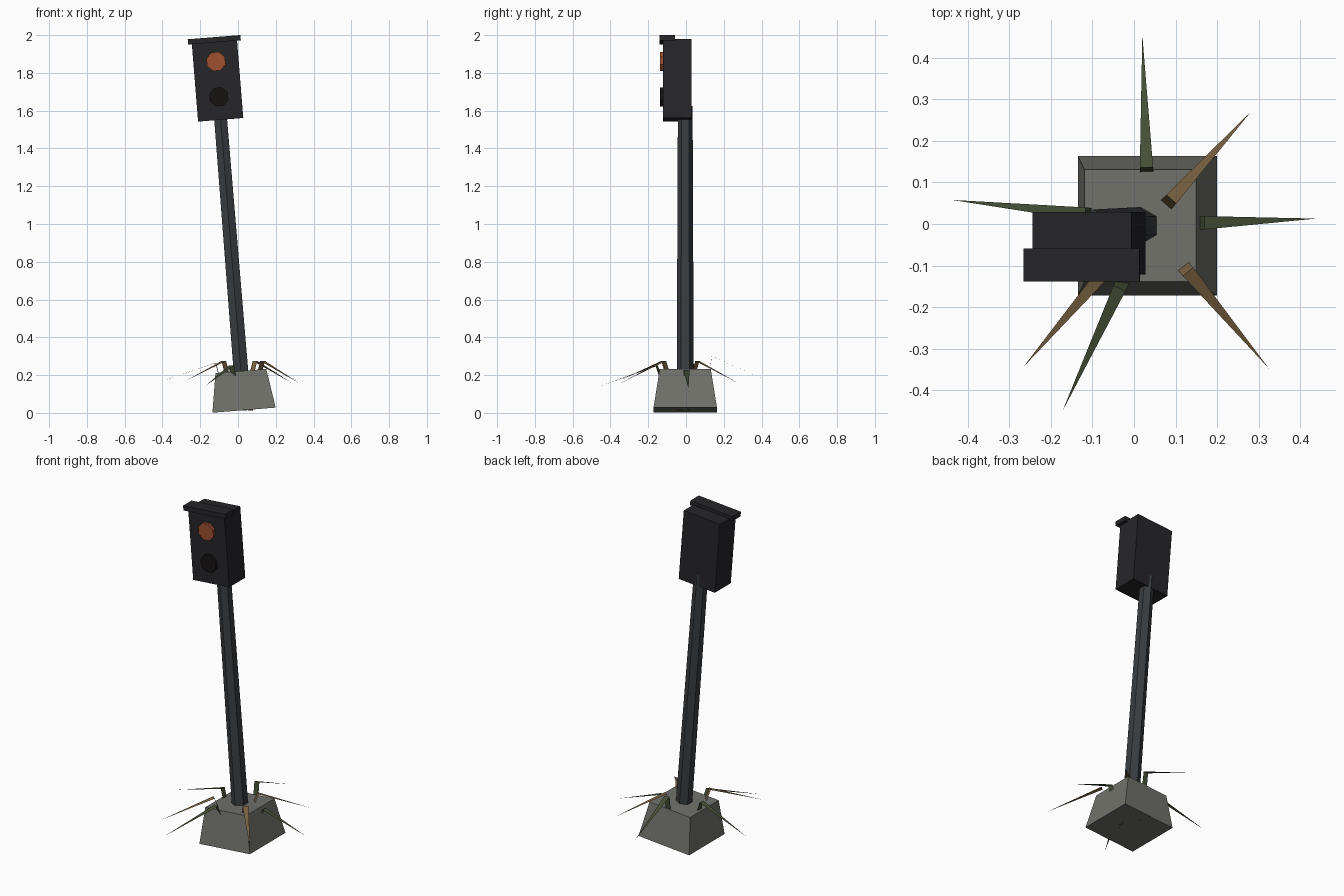
import bpy
from math import sin, cos, pi, radians, sqrt
from mathutils import Matrix, Vector

if "Cube" in bpy.data.objects:
    bpy.data.objects.remove(bpy.data.objects["Cube"])

# The whole signal leans sideways about its footing
LEAN = Matrix.Translation((0.032, -0.004, 0.0145)) @ Matrix.Rotation(radians(-4.6), 4, 'Y')


def material(name, rgb):
    m = bpy.data.materials.new(name)
    m.diffuse_color = (*rgb, 1)
    m.use_nodes = True
    m.node_tree.nodes["Principled BSDF"].inputs["Base Color"].default_value = m.diffuse_color
    return m


CONCRETE = material("concrete", (0.165, 0.165, 0.148))
STEEL = material("steel", (0.042, 0.047, 0.052))
HOUSING = material("housing", (0.019, 0.019, 0.022))
AMBER = material("amber", (0.34, 0.08, 0.03))
UNLIT = material("unlit", (0.008, 0.006, 0.006))
GREEN = material("green_grass", (0.06, 0.078, 0.036))
DRY = material("dry_grass", (0.19, 0.12, 0.052))


def make(name, verts, faces, mat, matrix=Matrix()):
    mesh = bpy.data.meshes.new(name)
    mesh.from_pydata([tuple(matrix @ Vector(v)) for v in verts], [], faces)
    mesh.materials.append(mat)
    obj = bpy.data.objects.new(name, mesh)
    bpy.context.collection.objects.link(obj)
    return obj


def frustum(name, sides, r0, r1, z0, z1, phase, mat, matrix):
    """Tapered prism along z with radius r0 at z0 and r1 at z1."""
    verts = [(r * cos(phase + 2 * pi * i / sides), r * sin(phase + 2 * pi * i / sides), z)
             for r, z in ((r0, z0), (r1, z1)) for i in range(sides)]
    faces = [(i, (i + 1) % sides, sides + (i + 1) % sides, sides + i) for i in range(sides)]
    faces += [tuple(reversed(range(sides))), tuple(range(sides, 2 * sides))]
    return make(name, verts, faces, mat, matrix)


def box(name, x, y0, y1, z0, z1, mat):
    """Box of half width x, in the leaning frame."""
    shape = Matrix.Translation((0, (y0 + y1) / 2, 0)) @ Matrix.Diagonal((2 * x, y1 - y0, 1, 1))
    return frustum(name, 4, sqrt(0.5), sqrt(0.5), z0, z1, pi / 4, mat, LEAN @ shape)


# Concrete footing and hexagonal pole
frustum("footing", 4, 0.168 * sqrt(2), 0.135 * sqrt(2), 0, 0.208, pi / 4, CONCRETE, LEAN)
frustum("pole", 6, 0.045, 0.039, 0.15, 1.615, pi / 2, STEEL, LEAN)

# Signal head with front visor
box("signal_head", 0.12, -0.118, 0.033, 1.542, 1.962, HOUSING)
box("visor", 0.14, -0.135, -0.055, 1.953, 1.981, HOUSING)

# Octagonal lamps facing forward
for name, z, mat in (("upper_lamp", 1.852, AMBER), ("lower_lamp", 1.664, UNLIT)):
    place = Matrix.Translation((0, -0.11, z)) @ Matrix.Rotation(pi / 2, 4, 'X')
    frustum(name, 8, 0.053, 0.053, 0, 0.024, pi / 8, mat, LEAN @ place)

# Bent flat grass blades: knee point, tip point, stem slope, colour
blades = [
    ((0.03, 0.136, 0.30), (0.02, 0.455, 0.16), 0.12, GREEN),
    ((0.09, 0.06, 0.275), (0.283, 0.272, 0.16), 0.36, DRY),
    ((0.17, 0.003, 0.225), (0.439, 0.013, 0.13), 0.36, GREEN),
    ((0.13, -0.115, 0.275), (0.325, -0.348, 0.157), 0.36, DRY),
    ((-0.035, -0.155, 0.25), (-0.172, -0.45, 0.143), 0.36, GREEN),
    ((-0.075, -0.12, 0.275), (-0.267, -0.345, 0.175), 0.36, DRY),
    ((-0.118, 0.024, 0.265), (-0.439, 0.058, 0.155), 0.25, GREEN),
]
for i, (knee, tip, slope, mat) in enumerate(blades):
    knee, tip = Vector(knee), Vector(tip)
    out = Vector((tip.x - knee.x, tip.y - knee.y, 0)).normalized()
    side = Vector((-out.y, out.x, 0))
    root = knee - out * slope * knee.z
    root.z = 0.013
    a, b = side * 0.017, side * 0.016
    make(f"grass_blade_{i + 1}", [root - a, root + a, knee + b, knee - b, tip],
         [(0, 1, 2, 3), (3, 2, 4)], mat)
